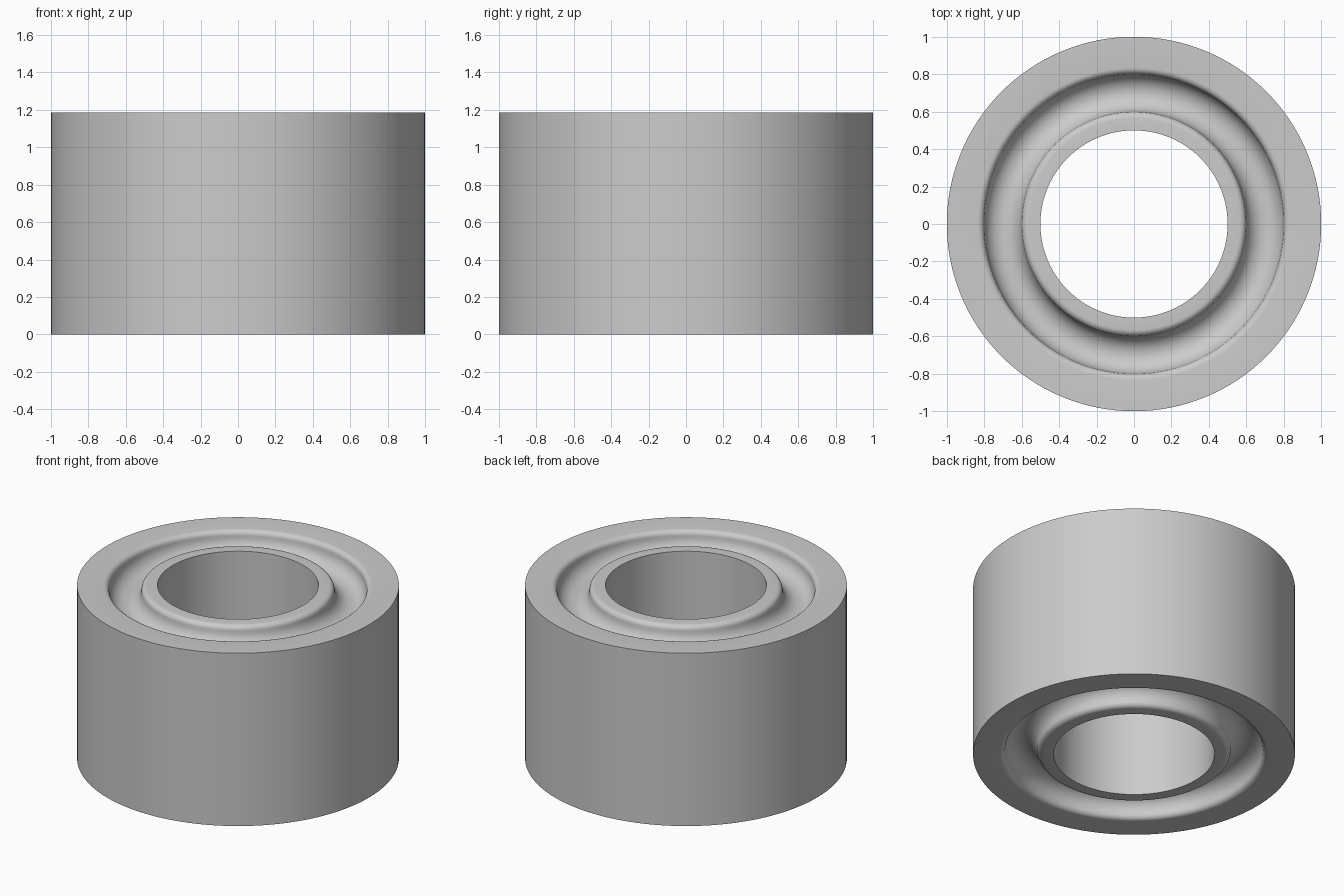
import bpy
import bmesh
from math import pi, sin, cos, radians

cube = bpy.data.objects.get("Cube")
if cube:
    bpy.data.objects.remove(cube, do_unlink=True)

HEIGHT = 1.185
BORE, RIM = 0.5, 1.0
GROOVE, BOWL, FILLET = 0.7, 0.1, 0.035   # groove centre radius, bowl and lip radii
SEGMENTS = 128

steel = bpy.data.materials.new("light_grey_metal")
steel.use_nodes = True
colour = (0.6, 0.6, 0.6, 1)
steel.diffuse_color = colour
steel.node_tree.nodes["Principled BSDF"].inputs["Base Color"].default_value = colour


def arc(cx, cz, radius, start, end, steps):
    """Points on a circular arc, angles in degrees."""
    angles = [radians(start + (end - start) * i / steps) for i in range(steps + 1)]
    return [(cx + radius * cos(a), cz + radius * sin(a)) for a in angles]


# Groove section: rounded lip, round bowl, rounded lip
reach = BOWL + FILLET
lip_z = HEIGHT - FILLET
groove = (arc(GROOVE - reach, lip_z, FILLET, 90, 0, 6)
          + arc(GROOVE, lip_z, BOWL, 180, 360, 18)[1:]
          + arc(GROOVE + reach, lip_z, FILLET, 180, 90, 6)[1:])

# Closed ring section with the groove mirrored onto the underside
upper = [(BORE, HEIGHT)] + groove + [(RIM, HEIGHT)]
section = upper + [(r, HEIGHT - z) for r, z in reversed(upper)]

# Spin the section around the vertical axis
bm = bmesh.new()
verts = [bm.verts.new((r, 0, z)) for r, z in section]
edges = [bm.edges.new((verts[i - 1], verts[i])) for i in range(len(verts))]
bmesh.ops.spin(bm, geom=verts + edges, cent=(0, 0, 0), axis=(0, 0, 1),
               angle=2 * pi, steps=SEGMENTS, use_merge=True)
bmesh.ops.remove_doubles(bm, verts=bm.verts, dist=0.0001)
bmesh.ops.recalc_face_normals(bm, faces=bm.faces)
mesh = bpy.data.meshes.new("grooved_ring")
bm.to_mesh(mesh)
bm.free()

ring = bpy.data.objects.new("grooved_ring", mesh)
bpy.context.collection.objects.link(ring)
mesh.materials.append(steel)

# Smooth curves, sharp outer and bore rims
bpy.ops.object.select_all(action="DESELECT")
ring.select_set(True)
bpy.context.view_layer.objects.active = ring
bpy.ops.object.shade_smooth_by_angle(angle=radians(35))
